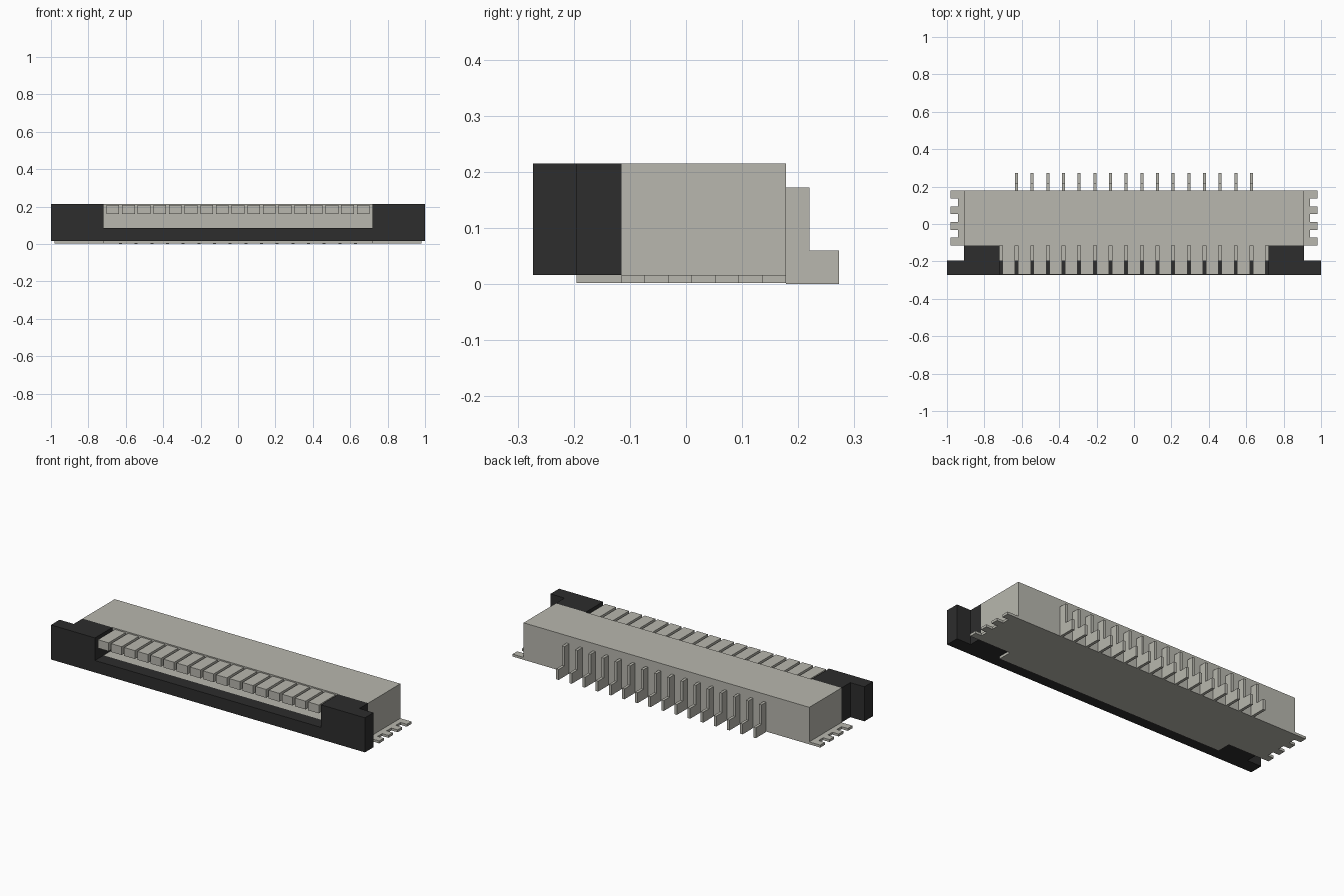
import bpy
import bmesh
from mathutils import Vector

cube = bpy.data.objects.get("Cube")
if cube:
    bpy.data.objects.remove(cube, do_unlink=True)


def material(name, colour):
    mat = bpy.data.materials.new(name)
    mat.use_nodes = True
    mat.diffuse_color = colour
    mat.node_tree.nodes["Principled BSDF"].inputs["Base Color"].default_value = colour
    return mat


LIGHT = material("warm light grey", (0.48, 0.475, 0.425, 1))
DARK = material("charcoal", (0.026, 0.026, 0.026, 1))


def prism(name, points, axis, start, end, mat):
    """Extrude a closed outline along one axis (0 = x, 1 = y, 2 = z)."""
    bm = bmesh.new()
    verts = []
    for a, b in points:
        co = [a, b]
        co.insert(axis, start)
        verts.append(bm.verts.new(co))
    face = bm.faces.new(verts)
    grown = bmesh.ops.extrude_face_region(bm, geom=[face])
    shift = Vector((0, 0, 0))
    shift[axis] = end - start
    moved = [v for v in grown["geom"] if isinstance(v, bmesh.types.BMVert)]
    bmesh.ops.translate(bm, verts=moved, vec=shift)
    bmesh.ops.recalc_face_normals(bm, faces=bm.faces)
    mesh = bpy.data.meshes.new(name)
    bm.to_mesh(mesh)
    bm.free()
    mesh.materials.append(mat)
    obj = bpy.data.objects.new(name, mesh)
    bpy.context.scene.collection.objects.link(obj)
    return obj


def box(name, x, y, z, mat):
    outline = [(x[0], y[0]), (x[1], y[0]), (x[1], y[1]), (x[0], y[1])]
    return prism(name, outline, 2, z[0], z[1], mat)


BASE, TOP = 0.016, 0.215
FRONT, STEP, FACE, BACK = -0.273, -0.195, -0.115, 0.178
SLOT, BODY = 0.72, 0.91
PITCH = 0.0837

# Housing with the slot floor reaching forward
box("housing", (-BODY, BODY), (FACE, BACK), (BASE, TOP), LIGHT)
box("slot_floor", (-SLOT, SLOT), (STEP, FACE), (BASE, 0.085), LIGHT)

# Base plate with toothed solder tabs at both ends
right_edge = [(SLOT, STEP), (SLOT, FACE)]
tooth = (BACK - FACE) / 7
for i in range(4):
    y = FACE + 2 * i * tooth
    right_edge += [(0.98, y), (0.98, y + tooth)]
    if i < 3:
        right_edge += [(0.94, y + tooth), (0.94, y + 2 * tooth)]
left_edge = [(-x, y) for x, y in reversed(right_edge)]
prism("base_plate", right_edge + left_edge, 2, 0.002, BASE, LIGHT)

# Dark slider: front bar and two stepped end blocks
box("slider_bar", (-SLOT, SLOT), (FRONT, STEP), (BASE, 0.085), DARK)
for side, label in ((1, "left"), (-1, "right")):
    outline = [(SLOT, FRONT), (1, FRONT), (1, STEP), (BODY, STEP),
               (BODY, FACE), (SLOT, FACE)]
    prism("slider_end_" + label, [(side * x, y) for x, y in outline],
          2, BASE, TOP, DARK)

# Row of fingers overhanging the slot
for i in range(17):
    x = (i - 8) * PITCH
    box(f"finger_{i + 1}", (x - 0.034, x + 0.034), (FRONT + 0.003, FACE),
        (0.16, 0.208), LIGHT)

# Row of stepped contact pins at the back
pin_outline = [(BACK, 0), (0.273, 0), (0.273, 0.06), (0.22, 0.06),
               (0.22, 0.172), (BACK, 0.172)]
for i in range(16):
    x = (i - 7.5) * PITCH
    prism(f"contact_pin_{i + 1}", pin_outline, 0, x - 0.008, x + 0.008, LIGHT)
